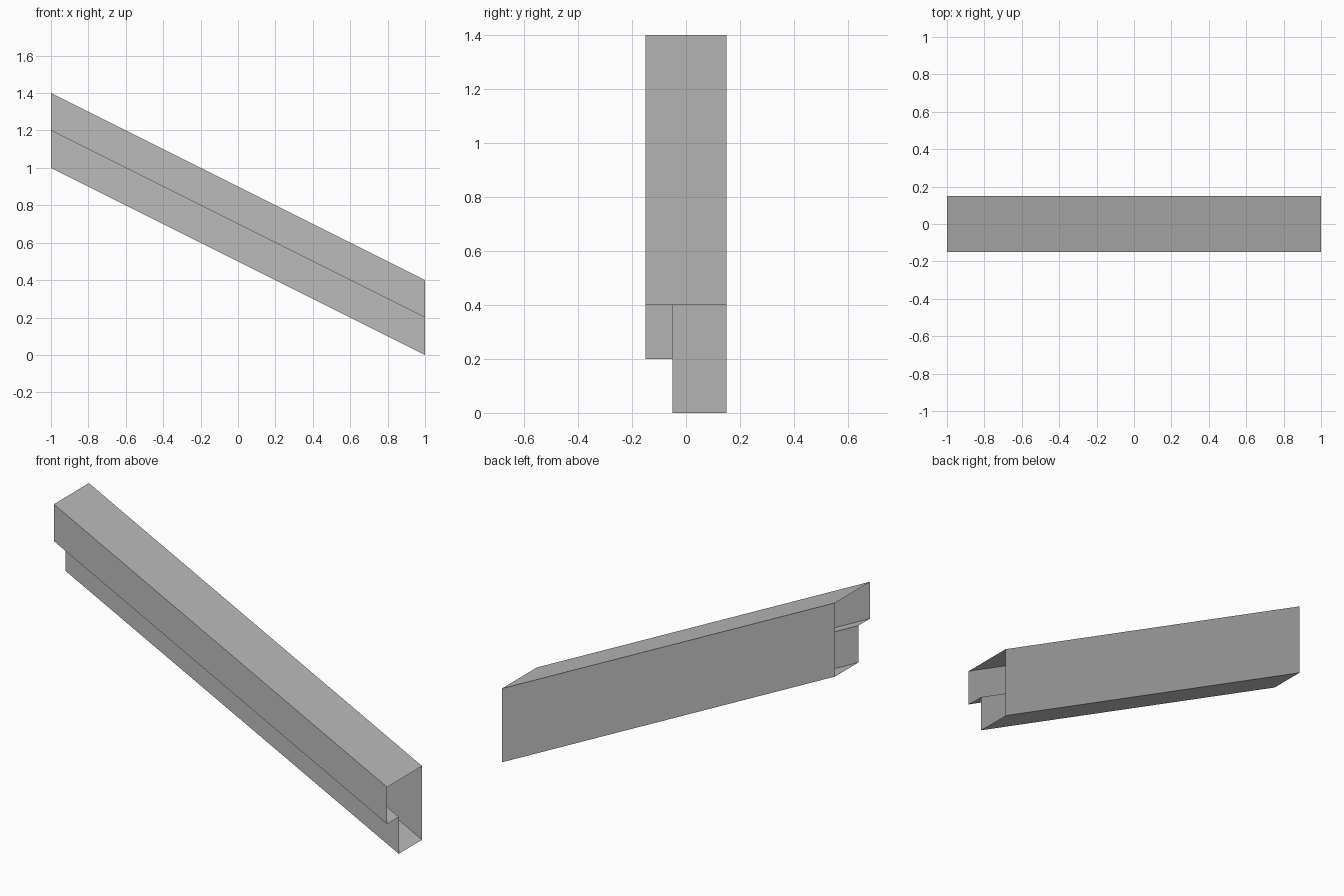
import bpy
import bmesh
from mathutils import Vector

cube = bpy.data.objects.get("Cube")
if cube:
    bpy.data.objects.remove(cube, do_unlink=True)

# Plain grey surface
grey = bpy.data.materials.new("plain grey")
grey.use_nodes = True
colour = (0.5, 0.5, 0.5, 1)
grey.diffuse_color = colour
grey.node_tree.nodes["Principled BSDF"].inputs["Base Color"].default_value = colour

# Stepped cross-section (y, z) at the low end
profile = [(-0.15, 0.2), (-0.15, 0.4), (0.15, 0.4),
           (0.15, 0), (-0.05, 0), (-0.05, 0.2)]
slope = Vector((-2, 0, 1))

# Sloping hollow rail: the outline swept up the slope, both ends open
bm = bmesh.new()
low = [bm.verts.new((1, y, z)) for y, z in profile]
high = [bm.verts.new(v.co + slope) for v in low]
for i in range(len(profile)):
    j = (i + 1) % len(profile)
    bm.faces.new((low[i], low[j], high[j], high[i]))
bm.normal_update()
top = max(bm.faces, key=lambda f: f.calc_center_median().z)
if top.normal.z < 0:
    bmesh.ops.reverse_faces(bm, faces=bm.faces[:])

mesh = bpy.data.meshes.new("sloping_rail")
bm.to_mesh(mesh)
bm.free()
mesh.materials.append(grey)
rail = bpy.data.objects.new("sloping_rail", mesh)
bpy.context.collection.objects.link(rail)
